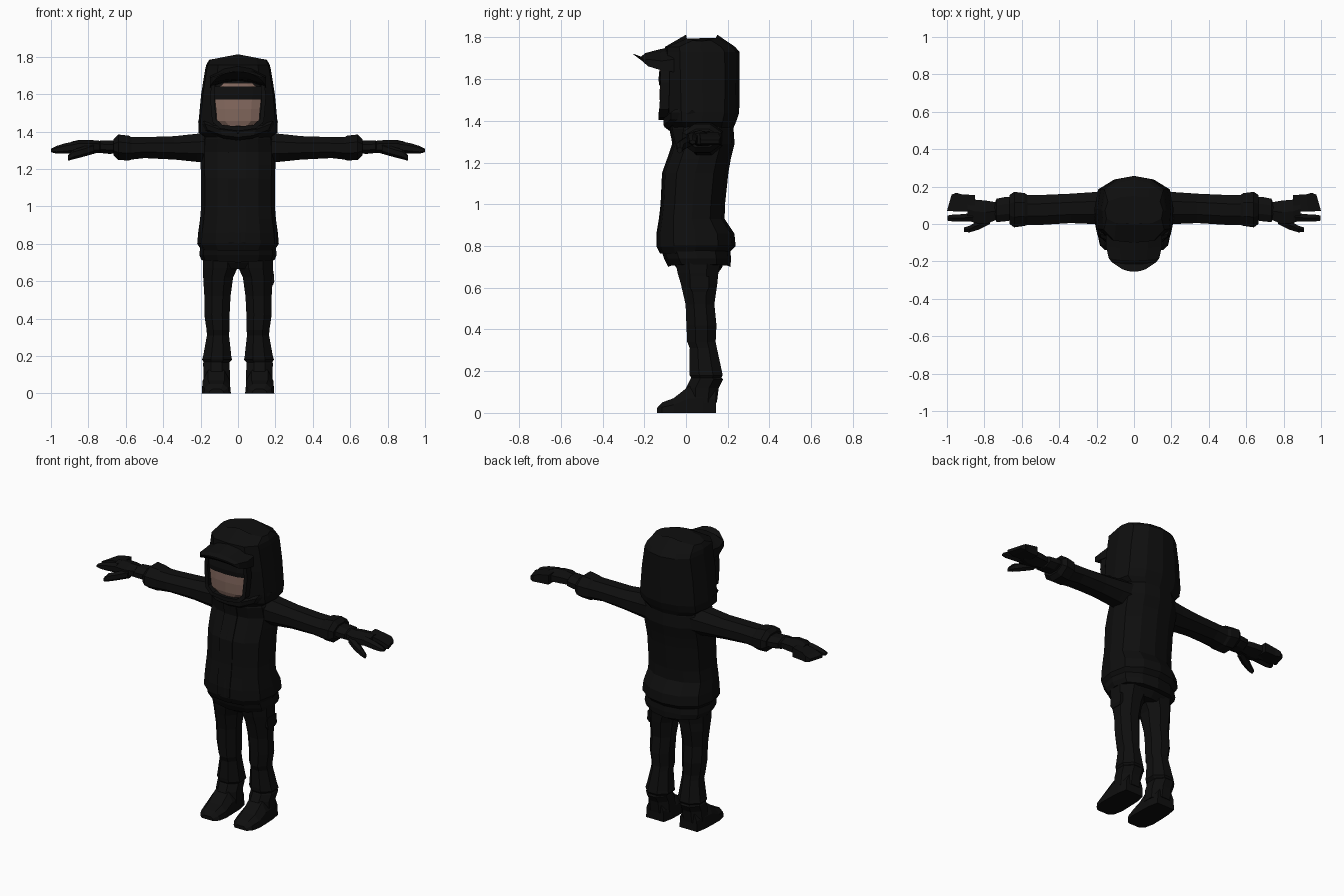
import bpy, bmesh, math
from mathutils import Vector


def material(name, rgb):
    m = bpy.data.materials.new(name)
    m.diffuse_color = (*rgb, 1)
    return m


BLACK = material("black cloth", (0.0045, 0.0045, 0.0045))
SKIN = material("skin", (0.23, 0.14, 0.112))


def loft(name, rings, mat=BLACK, mirror=False, closed=True):
    """Skin a list of point rings; mirror across x if asked."""
    bm = bmesh.new()
    loops = [[bm.verts.new(p) for p in r] for r in rings]
    n = len(rings[0])
    for a, b in zip(loops, loops[1:]):
        for i in range(n if closed else n - 1):
            j = (i + 1) % n
            bm.faces.new((a[i], a[j], b[j], b[i]))
    if closed:
        bm.faces.new(loops[0])
        bm.faces.new(loops[-1])
    bmesh.ops.recalc_face_normals(bm, faces=bm.faces)
    me = bpy.data.meshes.new(name)
    bm.to_mesh(me)
    bm.free()
    me.materials.append(mat)
    ob = bpy.data.objects.new(name, me)
    bpy.context.collection.objects.link(ob)
    if mirror:
        ob.modifiers.new("mirror", 'MIRROR')
    return ob


# Half outline, front to back: (share of half width, share of depth)
BODY = [(0, 0), (.55, .05), (.9, .22), (1, .5), (.9, .78), (.5, .95), (0, 1)]
HEAD = [(0, 0), (.62, .03), (.95, .2), (1, .5), (.9, .8), (.5, .95), (0, 1)]


def body_ring(z, w, y0, y1, drop=0, half=BODY):
    pts = half + [(-x, y) for x, y in half[-2:0:-1]]
    return [(x * w, y0 + (y1 - y0) * y, z - drop * abs(x)) for x, y in pts]


def oval(c, a, b, n=8):
    """Octagon-like ring, a and b are half-axis vectors."""
    c, a, b = Vector(c), Vector(a), Vector(b)
    k = 1 / math.cos(math.pi / n)
    return [c + a * k * math.cos(2 * math.pi * (i + .5) / n)
            + b * k * math.sin(2 * math.pi * (i + .5) / n) for i in range(n)]


def box_x(x, y0, y1, z0, z1, n=8):
    return oval((x, (y0 + y1) / 2, (z0 + z1) / 2),
                (0, (y1 - y0) / 2, 0), (0, 0, (z1 - z0) / 2), n)


def box_z(z, x0, x1, y0, y1, n=8):
    return oval(((x0 + x1) / 2, (y0 + y1) / 2, z),
                ((x1 - x0) / 2, 0, 0), (0, (y1 - y0) / 2, 0), n)


# Coat and its lower hem
loft("coat", [body_ring(*r) for r in (
    (.765, .195, -.125, .205), (.80, .218, -.142, .238), (.86, .213, -.142, .232),
    (.93, .203, -.13, .185), (1.0, .197, -.122, .187), (1.15, .197, -.115, .203),
    (1.22, .20, -.09, .215), (1.29, .20, -.065, .233), (1.36, .195, -.08, .228),
    (1.40, .17, -.08, .225))])
loft("coat_hem", [body_ring(*r) for r in (
    (.70, .195, -.085, .213, -.012), (.74, .207, -.105, .216), (.80, .20, -.125, .21))])

# Coat front placket
loft("placket", [[(-.05, y, z), (-.05, y - .008, z), (.04, y - .008, z), (.04, y, z)]
                 for z, y in ((.77, -.115), (.81, -.132), (.86, -.132), (1.0, -.112),
                              (1.15, -.106), (1.29, -.058), (1.36, -.07))])

# Hood
loft("hood", [body_ring(*r, half=HEAD) for r in (
    (1.36, .17, -.06, .225), (1.395, .212, -.085, .24), (1.44, .212, -.092, .255),
    (1.60, .197, -.098, .257), (1.73, .176, -.10, .257), (1.755, .17, -.10, .235),
    (1.813, .155, 0, .15, .03))])

# Collar flaps crossing at the throat
loft("collar", [oval(c, (.0, .022, .0), (.012, 0, .028), 6) for c in (
    (.0, -.08, 1.385), (.09, -.085, 1.395), (.17, -.05, 1.425), (.2, .03, 1.42))],
     mirror=True)

# Face, dark eye band and forehead strip
def face_band(name, rows, mat):
    cols = [(-1, 1), (-.6, .25), (0, 0), (.6, .25), (1, 1)]
    return loft(name, [[(w * cx, y + .022 * cy, z) for cx, cy in cols]
                       for z, w, y in rows], mat, closed=False)


face_band("face", [(1.43, .08, -.117), (1.455, .113, -.123),
                   (1.52, .118, -.127), (1.575, .124, -.125)], SKIN)
face_band("eye_band", [(1.57, .13, -.128), (1.60, .132, -.132),
                       (1.64, .125, -.128)], BLACK)
face_band("forehead", [(1.638, .10, -.127), (1.66, .075, -.125)], SKIN)

# Hood rim around the face
RIM = [(0, -.11, 1.415), (.09, -.11, 1.425), (.128, -.105, 1.46),
       (.138, -.10, 1.58), (.132, -.10, 1.655), (.10, -.11, 1.69)]
rim_rings = []
for i, p in enumerate(RIM):
    q = Vector((p[0], 0, p[2] - 1.54)).normalized()
    rim_rings.append(oval(p, q * .012, (0, .022, 0), 4))
loft("hood_rim", rim_rings, mirror=True)

# Cap brim, bent upward at the tip
brim = []
for y, w, top, low, sag in ((-.07, .15, 1.755, 1.65, .06), (-.13, .15, 1.742, 1.655, .055),
                            (-.195, .135, 1.725, 1.66, .03), (-.215, .12, 1.708, 1.672, .018),
                            (-.255, .06, 1.722, 1.70, .008)):
    up = [(x * w, y + .012 * x * x, top - sag * x * x) for x in (-1, -.5, 0, .5, 1)]
    dn = [(x * w, y + .012 * x * x, low + .02 - sag * .6 * x * x)
          for x in (1, .5, 0, -.5, -1)]
    brim.append(up + dn)
loft("cap_brim", brim)

# Sleeves with cuffs
loft("sleeve", [box_x(*r) for r in (
    (.13, 0, .18, 1.23, 1.40), (.22, 0, .17, 1.238, 1.388), (.34, .005, .162, 1.25, 1.375),
    (.50, -.005, .155, 1.258, 1.37), (.57, -.005, .155, 1.25, 1.37),
    (.585, -.01, .165, 1.245, 1.378), (.64, -.018, .172, 1.248, 1.384),
    (.665, 0, .155, 1.272, 1.36))], mirror=True)
loft("glove_cuff", [box_x(*r) for r in (
    (.65, .02, .145, 1.285, 1.35), (.685, .015, .145, 1.28, 1.352),
    (.735, .01, .135, 1.285, 1.352), (.745, .03, .11, 1.29, 1.345))], mirror=True)

# Gloved hand
loft("palm", [box_x(*r, 6) for r in (
    (.73, .025, .115, 1.29, 1.345), (.79, .0, .125, 1.287, 1.35),
    (.85, .005, .13, 1.285, 1.35), (.89, .02, .14, 1.288, 1.342))], mirror=True)
loft("fingers", [
    [(x0, .065, z0), (x1, .155, z0), (x1, .155, z1), (x0, .065, z1)]
    if i == 0 else
    [(x0, y0, z0), (x1, y1, z0), (x1, y1, z1), (x0, y0, z1)]
    for i, (x0, x1, y0, y1, z0, z1) in enumerate((
        (.85, .85, .065, .13, 1.287, 1.346), (.93, .92, .066, .158, 1.284, 1.334),
        (.965, .95, .068, .167, 1.285, 1.322), (1.0, .975, .07, .157, 1.291, 1.308)))],
     mirror=True)
loft("index_finger", [box_x(*r, 6) for r in (
    (.86, .012, .058, 1.29, 1.345), (.93, .013, .052, 1.285, 1.332),
    (.97, .014, .05, 1.284, 1.32), (.998, .018, .045, 1.29, 1.307))], mirror=True)
loft("thumb", [box_x(*r, 6) for r in (
    (.77, .0, .05, 1.285, 1.335), (.83, -.03, .02, 1.268, 1.315),
    (.88, -.045, -.01, 1.255, 1.30), (.908, -.042, -.018, 1.246, 1.272))], mirror=True)

# Trousers
loft("hips", [body_ring(*r) for r in (
    (.665, .17, -.02, .15), (.70, .185, -.05, .175), (.80, .185, -.08, .18))])
loft("trouser_leg", [box_z(*r) for r in (
    (.16, .05, .178, .03, .165), (.18, .032, .192, .018, .176), (.20, .036, .186, .016, .172),
    (.31, .048, .166, .018, .148), (.34, .046, .168, .006, .142), (.42, .045, .18, .002, .146),
    (.52, .04, .18, -.002, .136), (.62, .026, .186, -.025, .15),
    (.67, .003, .188, -.04, .155), (.72, .002, .188, -.05, .165))], mirror=True)
loft("leg_pouch", [box_z(*r, 4) for r in (
    (.58, .165, .188, .03, .10), (.60, .165, .194, .02, .11), (.655, .165, .19, .02, .11))])

# Boots
loft("boot_shaft", [box_z(*r) for r in (
    (.05, .042, .186, .0, .148), (.12, .044, .184, .0, .157), (.16, .045, .187, .02, .178),
    (.19, .06, .17, .04, .15))], mirror=True)


def boot_section(y, x0, x1, top):
    d = (x1 - x0) * .22
    return [(x0, y, 0), (x1, y, 0), (x1 - .004, y, top * .55),
            (x1 - d, y, top), (x0 + d, y, top), (x0 + .004, y, top * .55)]


loft("boot_foot", [boot_section(*r) for r in (
    (-.14, .075, .155, .022), (-.115, .05, .182, .05), (-.06, .038, .194, .07),
    (.01, .04, .193, .125), (.08, .042, .19, .13), (.143, .055, .178, .12))], mirror=True)
